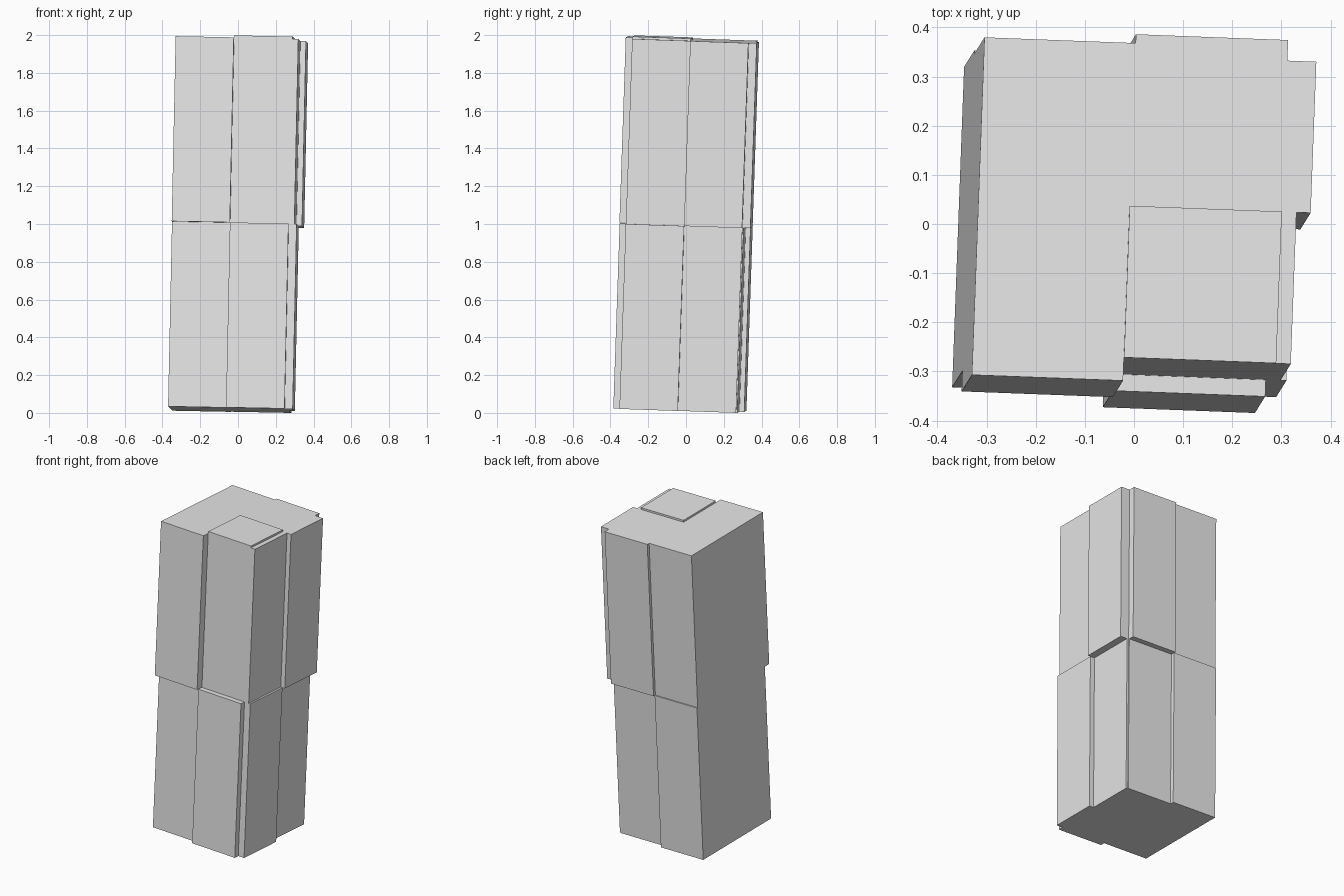
import bpy
from mathutils import Matrix, Vector, Euler

cube = bpy.data.objects.get("Cube")
if cube:
    bpy.data.objects.remove(cube, do_unlink=True)

# One flat grey
grey = bpy.data.materials.new("light_grey")
grey.use_nodes = True
colour = (0.8, 0.8, 0.8, 1.0)
grey.diffuse_color = colour
grey.node_tree.nodes["Principled BSDF"].inputs["Base Color"].default_value = colour

# The whole pillar leans slightly
LEAN = Matrix.Translation((0, 0, 0.996)) @ Euler((-0.035, 0.02, -0.038)).to_matrix().to_4x4()

# Core limits, and the middle line that splits it into cells
LOW = Vector((-0.338, -0.307, -0.98))
MID = Vector((-0.03, 0.002, 0.0))
HIGH = Vector((0.28, 0.31, 0.98))


def box(name, low, high):
    """Leaning box between two corners."""
    bpy.ops.mesh.primitive_cube_add(size=1)
    obj = bpy.context.object
    obj.name = name
    size = high - low
    obj.data.transform(Matrix.Translation((low + high) / 2) @ Matrix.Diagonal((*size, 1)))
    obj.matrix_world = LEAN
    obj.data.materials.append(grey)
    return obj


def panel(name, axis, outward, cell, depth):
    """Raised panel on one core face; cell picks the low or high half per axis."""
    low = Vector([MID[i] if cell[i] else LOW[i] for i in range(3)])
    high = Vector([HIGH[i] if cell[i] else MID[i] for i in range(3)])
    if outward > 0:
        low[axis], high[axis] = HIGH[axis], HIGH[axis] + depth
    else:
        low[axis], high[axis] = LOW[axis] - depth, LOW[axis]
    box(name, low, high)


# Main body
box("pillar_core", LOW, HIGH)

# Front panels
panel("front_upper_right_panel", 1, -1, (0, 0, 1), 0.047)
panel("front_lower_right_panel", 1, -1, (0, 0, 0), 0.005)
panel("front_lower_left_panel", 1, -1, (1, 0, 0), 0.034)

# Back panels
panel("back_upper_right_panel", 1, 1, (0, 1, 1), 0.024)
panel("back_upper_left_panel", 1, 1, (1, 1, 1), 0.042)
panel("back_lower_right_panel", 1, 1, (0, 1, 0), 0.031)
panel("back_lower_left_panel", 1, 1, (1, 1, 0), 0.006)

# Side panels
panel("side_upper_front_panel", 0, 1, (1, 0, 1), 0.03)
panel("side_upper_back_panel", 0, 1, (1, 1, 1), 0.059)
panel("side_lower_front_panel", 0, 1, (1, 0, 0), 0.042)
panel("side_lower_back_panel", 0, 1, (1, 1, 0), 0.012)

# Top panel
panel("top_panel", 2, 1, (1, 0, 1), 0.012)
